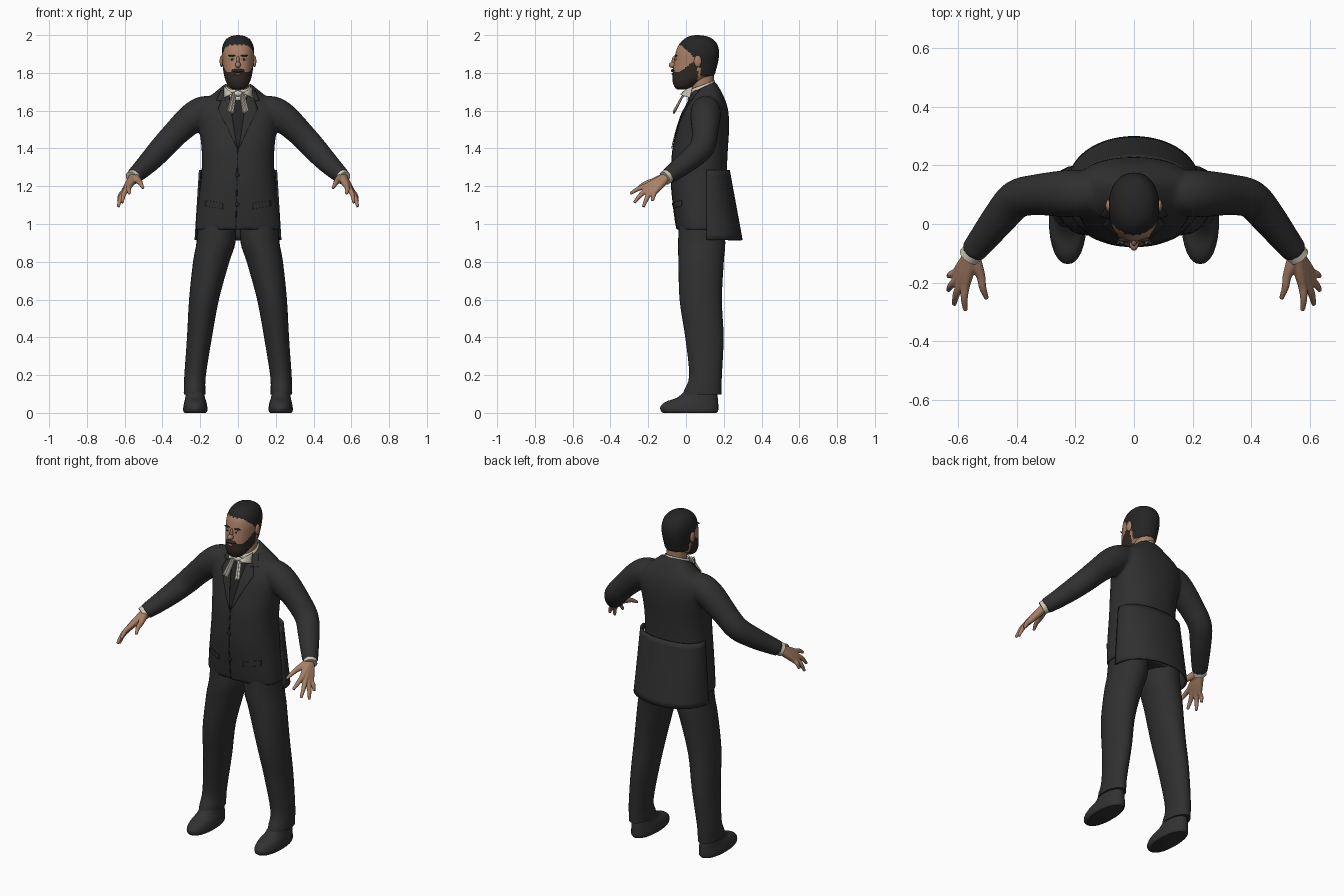
import bpy, bmesh, math
from math import sin, cos, pi
from mathutils import Vector, Matrix
from mathutils.bvhtree import BVHTree

if "Cube" in bpy.data.objects:
    bpy.data.objects.remove(bpy.data.objects["Cube"])


def material(name, r, g, b):
    m = bpy.data.materials.new(name)
    m.use_nodes = True
    m.diffuse_color = (r, g, b, 1)
    node = next(n for n in m.node_tree.nodes if n.type == "BSDF_PRINCIPLED")
    node.inputs["Base Color"].default_value = (r, g, b, 1)
    node.inputs["Roughness"].default_value = 0.8
    return m


SUIT = material("charcoal cloth", .029, .029, .029)
VEST = material("black cloth", .017, .017, .017)
HAIR = material("black hair", .018, .018, .018)
BEARD = material("dark brown beard", .03, .022, .017)
SKIN = material("skin", .40, .215, .135)
LINEN = material("off white linen", .62, .58, .49)
SHOE = material("dark leather", .033, .032, .032)
LIPS = material("lips", .27, .11, .08)


def spline(rows, k):
    """Smooth interpolation through tuples of numbers."""
    rows = [Vector(r) for r in rows]
    out = []
    for i in range(len(rows) - 1):
        b, c = rows[i], rows[i + 1]
        a, d = rows[max(i - 1, 0)], rows[min(i + 2, len(rows) - 1)]
        for j in range(k):
            t = j / k
            out.append(b + (c - a) * t / 2 + (a * 2 - b * 5 + c * 4 - d) * t * t / 2
                       + (b * 3 - a - c * 3 + d) * t ** 3 / 2)
    return out + [rows[-1]]


def skin_rings(bm, rings, caps=True):
    rings = [[bm.verts.new(p) for p in ring] for ring in rings]
    n = len(rings[0])
    for a, b in zip(rings, rings[1:]):
        for i in range(n):
            j = (i + 1) % n
            bm.faces.new((a[i], a[j], b[j], b[i]))
    if caps:
        bm.faces.new(rings[0][::-1])
        bm.faces.new(rings[-1])


def loft(bm, rows, side=1, power=2.0, segs=32, k=4, caps=True):
    """Stacked rounded sections: z, centre x, half width, front y, back y, tilt."""
    rings = []
    for z, cx, rx, y0, y1, tilt in spline(rows, k):
        ring = []
        for i in range(segs):
            c, s = cos(2 * pi * i / segs), sin(2 * pi * i / segs)
            u = math.copysign(abs(c) ** (2 / power), c)
            v = math.copysign(abs(s) ** (2 / power), s)
            ring.append((side * (cx + rx * u), (y0 + y1) / 2 + (y1 - y0) / 2 * v, z + tilt * v))
        rings.append(ring)
    skin_rings(bm, rings, caps)


def tube(bm, path, side=1, segs=16, k=4):
    """Round tube through points x, y, z, radius."""
    pts = spline(path, k)
    centres = [Vector((side * p[0], p[1], p[2])) for p in pts]
    rings = []
    for i, c in enumerate(centres):
        q = (centres[min(i + 1, len(pts) - 1)] - centres[max(i - 1, 0)]).to_track_quat("Z", "Y")
        rings.append([c + q @ Vector((cos(2 * pi * j / segs), sin(2 * pi * j / segs), 0)) * pts[i][3]
                      for j in range(segs)])
    skin_rings(bm, rings)


def finish(name, bm, mat, voxel=0, solid=0, smoothing=4):
    bmesh.ops.recalc_face_normals(bm, faces=bm.faces)
    me = bpy.data.meshes.new(name)
    bm.to_mesh(me)
    bm.free()
    me.materials.append(mat)
    ob = bpy.data.objects.new(name, me)
    bpy.context.scene.collection.objects.link(ob)
    me.polygons.foreach_set("use_smooth", [True] * len(me.polygons))
    me.set_sharp_from_angle(angle=math.radians(50))
    if voxel:
        mod = ob.modifiers.new("blend", "REMESH")
        mod.mode, mod.voxel_size, mod.use_smooth_shade = "VOXEL", voxel, True
        mod = ob.modifiers.new("soften", "SMOOTH")
        mod.factor, mod.iterations = 0.5, smoothing
    if solid:
        ob.modifiers.new("thickness", "SOLIDIFY").thickness = solid
    return ob


def ball(name, mat, at, size, side=1):
    bm = bmesh.new()
    at = Vector((side * at[0], at[1], at[2]))
    bmesh.ops.create_uvsphere(bm, u_segments=20, v_segments=12, radius=1,
                              matrix=Matrix.Translation(at) @ Matrix.Diagonal((*size, 1)))
    return finish(name, bm, mat)


def sheet(name, mat, fn, nu, nv, solid):
    """Grid surface from a function of two parameters in 0..1."""
    bm = bmesh.new()
    g = [[bm.verts.new(fn(i / nu, j / nv)) for i in range(nu + 1)] for j in range(nv + 1)]
    for j in range(nv):
        for i in range(nu):
            bm.faces.new((g[j][i], g[j][i + 1], g[j + 1][i + 1], g[j + 1][i]))
    return finish(name, bm, mat, solid=solid)


# Jacket body and sleeves, blended into one garment
bm = bmesh.new()
loft(bm, [(.97, 0, .226, -.05, .2, 0), (1.05, 0, .22, -.062, .208, 0), (1.2, 0, .2, -.078, .215, 0),
          (1.3, 0, .192, -.077, .217, 0), (1.4, 0, .193, -.07, .222, 0), (1.5, 0, .205, -.046, .228, 0),
          (1.58, 0, .215, -.02, .226, 0), (1.64, 0, .195, .008, .212, .006), (1.685, 0, .135, .02, .185, .02),
          (1.725, 0, .08, .03, .155, .03)], power=2.3, segs=48)
for side in (1, -1):
    tube(bm, [(.13, .105, 1.61, .07), (.19, .105, 1.595, .08), (.25, .103, 1.555, .079), (.33, .1, 1.48, .07),
              (.40, .085, 1.405, .066), (.455, .025, 1.345, .06), (.51, -.045, 1.29, .051),
              (.552, -.098, 1.252, .043)], side, segs=24)
jacket = finish("jacket", bm, SUIT, voxel=.01)
bpy.context.view_layer.update()
surface = BVHTree.FromObject(jacket, bpy.context.evaluated_depsgraph_get())


def panel(name, mat, corners, lift=.003, side=1, nu=6, nv=16):
    """Thin cloth plate laid on the jacket front between four x, z corners."""
    a, b, c, d = [Vector(p) for p in corners]

    def fn(u, v):
        x, z = a.lerp(b, u).lerp(d.lerp(c, u), v)
        hit = surface.ray_cast(Vector((side * x, -1, z)), Vector((0, 1, 0)))[0]
        hit = hit or surface.find_nearest(Vector((side * x, 0, z)))[0]
        return hit - Vector((0, lift, 0))
    return sheet(name, mat, fn, nu, nv, .003)


# Jacket front details
panel("vest", VEST, [(-.055, 1.69), (.055, 1.69), (.008, 1.41), (-.008, 1.41)])
panel("front_seam", VEST, [(-.004, 1.41), (.002, 1.41), (-.008, .975), (-.014, .975)], .002, nu=1)
for side, word in ((1, "left"), (-1, "right")):
    panel(word + "_lapel", SUIT, [(.05, 1.69), (.085, 1.665), (.105, 1.61), (.004, 1.40)], .008, side)
    panel(word + "_collar_lapel", SUIT, [(.055, 1.71), (.09, 1.71), (.115, 1.655), (.07, 1.65)], .008, side)
    panel(word + "_pocket_flap", SUIT, [(.08, 1.11), (.175, 1.125), (.175, 1.095), (.08, 1.08)], .006, side)
for z in (1.26, 1.105):
    ball("button", VEST, (-.005, surface.ray_cast(Vector((0, -1, z)), Vector((0, 1, 0)))[0].y, z),
         (.012, .005, .012))


# Flared coat tail
def tail(u, v):
    a = (u - .5) * pi
    fall = v + .02 * sin(u * pi)
    return ((.207 + .023 * v) * sin(a), .11 + (.122 + .068 * v) * max(cos(a), 0) ** .85, 1.285 - .38 * v + .01 * fall)


sheet("coat_tail", SUIT, tail, 32, 12, .01)

# Trousers, shoes, cuffs and hands
FINGERS = [((.575, -.212, 1.2), (.575, -.295, 1.16)), ((.592, -.206, 1.182), (.613, -.275, 1.112)),
           ((.603, -.19, 1.168), (.634, -.226, 1.09)), ((.606, -.165, 1.17), (.633, -.178, 1.122)),
           ((.522, -.18, 1.225), (.502, -.255, 1.19))]
for side, word in ((1, "left"), (-1, "right")):
    bm = bmesh.new()
    loft(bm, [(1.03, .11, .1, -.035, .2, 0), (.9, .117, .103, -.042, .208, 0), (.8, .142, .096, -.04, .2, 0),
              (.6, .18, .079, -.034, .19, 0), (.4, .204, .066, -.004, .199, 0), (.2, .227, .057, .017, .19, 0),
              (.12, .23, .057, -.01, .187, 0), (.098, .23, .057, -.015, .187, 0)], side)
    finish(word + "_trouser_leg", bm, SUIT)

    bm = bmesh.new()
    loft(bm, [(0, .226, .057, -.122, .162, 0), (.012, .226, .064, -.134, .17, 0), (.035, .226, .063, -.134, .171, 0),
              (.06, .226, .058, -.105, .17, 0), (.082, .227, .052, -.045, .168, 0),
              (.13, .228, .045, .01, .16, 0)], side, power=2.2)
    finish(word + "_shoe", bm, SHOE)

    bm = bmesh.new()
    tube(bm, [(.54, -.083, 1.262, .037), (.562, -.112, 1.243, .038)], side, 24)
    finish(word + "_shirt_cuff", bm, LINEN)

    bm = bmesh.new()
    wrist = Vector((.552, -.1, 1.25))
    for knuckle, tip in FINGERS:
        k, t = Vector(knuckle), Vector(tip)
        start = wrist.lerp(k, .08)
        bend = k.lerp(t, .5) + Vector((.004, 0, .006))
        tube(bm, [(*start, .024), (*start.lerp(k, .55), .0205), (*k, .0155), (*bend, .0125), (*t, .008)], side, 12)
    finish(word + "_hand", bm, SKIN, voxel=.004, smoothing=3)

# Neck and shirt collar
bm = bmesh.new()
loft(bm, [(1.64, 0, .058, .03, .14, 0), (1.72, 0, .056, .032, .145, 0), (1.82, 0, .058, .02, .15, 0)])
finish("neck", bm, SKIN)
bm = bmesh.new()
loft(bm, [(1.68, 0, .078, .008, .16, .025), (1.735, 0, .065, .015, .153, .025)], caps=False)
finish("shirt_collar", bm, LINEN, solid=.006)

# Cravat: knot, hanging ribbons and collar points
ball("cravat_knot", LINEN, (0, -.008, 1.69), (.024, .014, .016))
for side, word in ((1, "left"), (-1, "right")):
    sheet(word + "_cravat_ribbon", LINEN,
          lambda u, v: (side * (.008 + .018 * v + (.022 + .008 * v) * u), -.008 - .058 * v - .004 * cos(u * 4 * pi),
                        1.7 - (.115 - .012 * u) * v), 12, 8, .004)
    sheet(word + "_collar_point", LINEN,
          lambda u, v: (side * (.028 + .048 * u), -.016 + .05 * u * u - .014 * v, 1.692 + .036 * u - .06 * v * u),
          6, 6, .004)

# Head, with hairline and beard set by height and depth
bm = bmesh.new()
loft(bm, [(1.712, 0, .022, -.045, -.005, 0), (1.725, 0, .046, -.06, .03, 0), (1.755, 0, .064, -.071, .085, 0),
          (1.785, 0, .073, -.071, .145, 0), (1.82, 0, .079, -.068, .16, 0), (1.86, 0, .083, -.063, .17, 0),
          (1.9, 0, .086, -.056, .175, 0), (1.94, 0, .082, -.043, .17, 0), (1.972, 0, .068, -.018, .15, 0),
          (1.992, 0, .042, .012, .115, 0), (2.0, 0, .008, .05, .07, 0)], power=2.2, segs=72, k=7)
head = finish("head", bm, SKIN)
head.data.materials.append(HAIR)
head.data.materials.append(BEARD)
for f in head.data.polygons:
    x, y, z = f.center
    hairline = 1.948 - .08 * min(max((y + .025) / .08, 0), 1) + .004 * sin(x * 260)
    cheek = 1.803 + .75 * max(y + .035, 0)
    if y < .062 and z < cheek:
        f.material_index = 2
    elif z > hairline or (y > .075 and z > 1.782):
        f.material_index = 1

# Face features
ball("nose", SKIN, (0, -.07, 1.842), (.015, .021, .016))
ball("nose_bridge", SKIN, (0, -.061, 1.862), (.009, .015, .028))
ball("moustache", BEARD, (0, -.068, 1.812), (.036, .012, .009))
ball("lips", LIPS, (0, -.07, 1.794), (.019, .007, .006))
for side, word in ((1, "left"), (-1, "right")):
    ball(word + "_ear", SKIN, (.087, .062, 1.862), (.01, .02, .031), side)
    ball(word + "_eye", LINEN, (.031, -.055, 1.872), (.012, .006, .006), side)
    ball(word + "_iris", HAIR, (.031, -.06, 1.872), (.005, .003, .005), side)
    ball(word + "_brow", BEARD, (.032, -.053, 1.891), (.022, .008, .0045), side)
